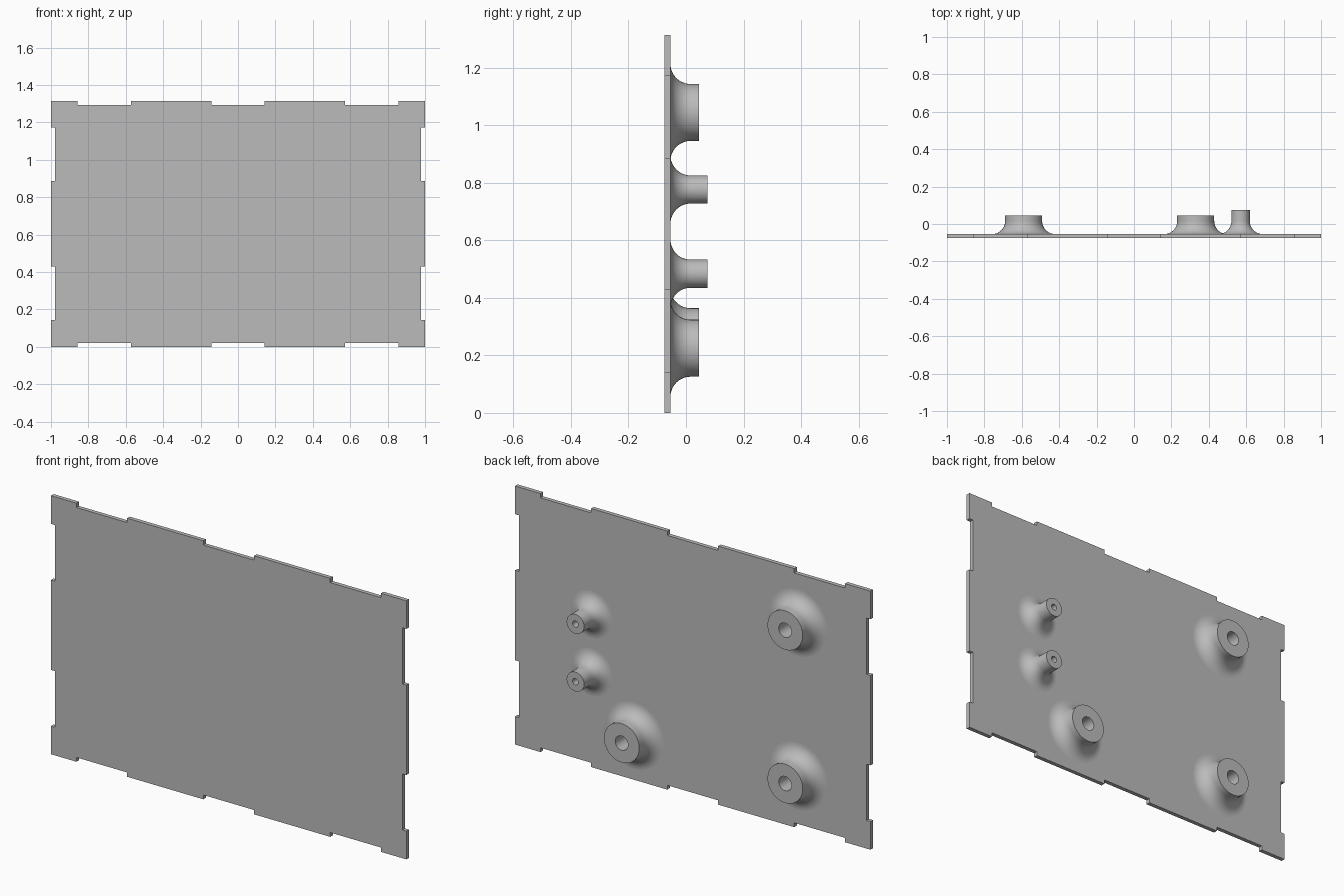
import bpy, bmesh, math
from mathutils import Vector

cube = bpy.data.objects.get("Cube")
if cube:
    bpy.data.objects.remove(cube, do_unlink=True)

WIDTH, HEIGHT = 2.0, 1.315
FRONT, BACK = -0.075, -0.054
NOTCH = 0.022
FILLET = 0.07

grey = bpy.data.materials.new("plain_grey")
grey.use_nodes = True
colour = (0.5, 0.5, 0.5, 1)
grey.diffuse_color = colour
grey.node_tree.nodes["Principled BSDF"].inputs["Base Color"].default_value = colour


def finish(bm, name, smooth):
    bmesh.ops.recalc_face_normals(bm, faces=bm.faces)
    mesh = bpy.data.meshes.new(name)
    bm.to_mesh(mesh)
    bm.free()
    mesh.materials.append(grey)
    obj = bpy.data.objects.new(name, mesh)
    bpy.context.collection.objects.link(obj)
    if smooth:
        bpy.ops.object.select_all(action='DESELECT')
        obj.select_set(True)
        bpy.context.view_layer.objects.active = obj
        bpy.ops.object.shade_smooth_by_angle(angle=math.radians(35))
    return obj


def notched_edge(length, notches):
    """Points (along, inset) of one edge, without its end corner."""
    pts = [(0, 0)]
    for a, b in notches:
        pts += [(a, 0), (a, NOTCH), (b, NOTCH), (b, 0)]
    return pts


# Panel with shallow finger-joint notches on all four edges
long_notches = [(c - 0.143, c + 0.143) for c in (0.286, 1.0, 1.714)]
short_notches = [(0.143, 0.429), (HEIGHT - 0.429, HEIGHT - 0.143)]
w = WIDTH / 2
outline = [(-w + t, d) for t, d in notched_edge(WIDTH, long_notches)]
outline += [(w - d, t) for t, d in notched_edge(HEIGHT, short_notches)]
outline += [(w - t, HEIGHT - d) for t, d in notched_edge(WIDTH, long_notches)]
outline += [(-w + d, HEIGHT - t) for t, d in notched_edge(HEIGHT, short_notches)]
bm = bmesh.new()
face = bm.faces.new([bm.verts.new((x, FRONT, z)) for x, z in outline])
ext = bmesh.ops.extrude_face_region(bm, geom=[face])
moved = [v for v in ext["geom"] if isinstance(v, bmesh.types.BMVert)]
bmesh.ops.translate(bm, verts=moved, vec=(0, BACK - FRONT, 0))
finish(bm, "panel", False)


# Screw post: revolved profile with flared foot and blind hole
def post(name, x, z, radius, hole, top):
    profile = []
    for i in range(13):
        a = math.pi / 2 * i / 12
        profile.append((radius + FILLET * (1 - math.sin(a)),
                        BACK + FILLET * (1 - math.cos(a))))
    profile += [(radius, top), (hole, top), (hole, BACK)]
    bm = bmesh.new()
    verts = [bm.verts.new((r, y, 0)) for r, y in profile]
    edges = [bm.edges.new(pair) for pair in zip(verts, verts[1:])]
    bmesh.ops.spin(bm, geom=verts + edges, cent=(0, 0, 0), axis=(0, 1, 0),
                   angle=math.tau, steps=64, use_merge=True)
    bmesh.ops.remove_doubles(bm, verts=bm.verts, dist=0.00001)
    # Foot ring lies in the panel and closes the solid
    rims = [e for e in bm.edges if e.is_boundary]
    bmesh.ops.bridge_loops(bm, edges=rims)
    obj = finish(bm, name, True)
    obj.location = Vector((x, 0, z))


post("large_post_upper_right", -0.59, 1.045, 0.099, 0.036, 0.046)
post("large_post_lower_right", -0.59, 0.265, 0.099, 0.036, 0.046)
post("large_post_lower_left", 0.33, 0.225, 0.099, 0.036, 0.046)
post("small_post_upper", 0.57, 0.777, 0.049, 0.016, 0.075)
post("small_post_lower", 0.57, 0.484, 0.049, 0.016, 0.075)
